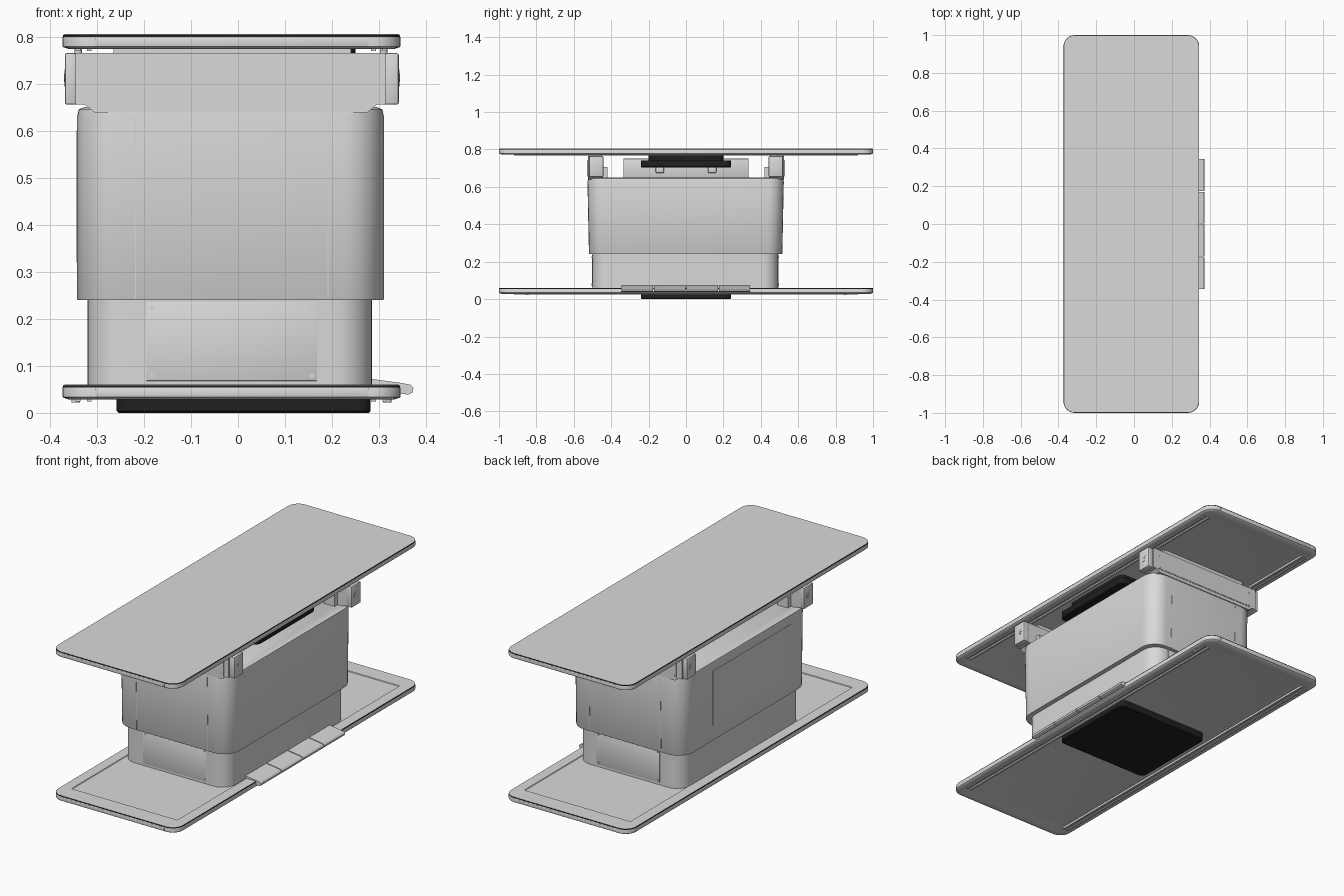
import bpy, bmesh, math
from mathutils import Vector

if "Cube" in bpy.data.objects:
    bpy.data.objects.remove(bpy.data.objects["Cube"])


def material(name, v):
    m = bpy.data.materials.new(name)
    m.diffuse_color = (v, v, v, 1)
    m.use_nodes = True
    m.node_tree.nodes["Principled BSDF"].inputs["Base Color"].default_value = m.diffuse_color
    return m


GREY = material("light grey", 0.7)
BLACK = material("black", 0.014)


def finish(name, bm, mats):
    bmesh.ops.recalc_face_normals(bm, faces=bm.faces)
    me = bpy.data.meshes.new(name)
    bm.to_mesh(me)
    bm.free()
    for m in mats:
        me.materials.append(m)
    ob = bpy.data.objects.new(name, me)
    bpy.context.collection.objects.link(ob)
    return ob


def outline(x0, x1, y0, y1, r, n=8):
    """Points of a rounded rectangle."""
    pts = []
    for cx, cy, a0 in ((x1 - r, y1 - r, 0), (x0 + r, y1 - r, 90),
                       (x0 + r, y0 + r, 180), (x1 - r, y0 + r, 270)):
        for i in range(n + 1):
            a = math.radians(a0 + 90 * i / n)
            pts.append((cx + r * math.cos(a), cy + r * math.sin(a)))
    return pts


def loft(name, rect, r, steps, mats, bands=None):
    """Stack rounded rectangles; each step is (x inset, y inset, z)."""
    bands = bands or {}
    x0, x1, y0, y1 = rect
    bm = bmesh.new()
    rings = []
    for ix, iy, z in steps:
        rr = max(0.003, r - min(ix, iy))
        rings.append([bm.verts.new((x, y, z)) for x, y in
                      outline(x0 + ix, x1 - ix, y0 + iy, y1 - iy, rr)])
    bm.faces.new(rings[0])
    bm.faces.new(rings[-1])
    n = len(rings[0])
    for k in range(len(rings) - 1):
        for i in range(n):
            f = bm.faces.new((rings[k][i], rings[k][(i + 1) % n],
                              rings[k + 1][(i + 1) % n], rings[k + 1][i]))
            f.material_index = bands.get(k, 0)
    return finish(name, bm, mats)


def box(name, x, y, z, mat=GREY, bevel=0.0):
    bm = bmesh.new()
    bmesh.ops.create_cube(bm, size=1)
    for v in bm.verts:
        v.co = Vector([(a + b) / 2 + c * (b - a)
                       for (a, b), c in zip((x, y, z), v.co)])
    if bevel:
        bmesh.ops.bevel(bm, geom=bm.edges[:], offset=bevel, segments=2,
                        affect='EDGES', profile=0.5)
    return finish(name, bm, [mat])


def prism(name, pts, y0, y1, mat=GREY):
    """Extrude an x-z profile along y."""
    bm = bmesh.new()
    f = bm.faces.new([bm.verts.new((x, y0, z)) for x, z in pts])
    ext = bmesh.ops.extrude_face_region(bm, geom=[f])
    for g in ext["geom"]:
        if isinstance(g, bmesh.types.BMVert):
            g.co.y = y1
    bm.faces.new([v for v in f.verts]) if not f.is_valid else None
    return finish(name, bm, [mat])


def stud(name, pos, r, depth, axis, mat=GREY):
    bm = bmesh.new()
    bmesh.ops.create_cone(bm, cap_ends=True, segments=16, radius1=r,
                          radius2=r, depth=depth)
    rot = Vector((0, 0, 1)).rotation_difference(Vector(axis))
    for v in bm.verts:
        v.co = rot @ v.co + Vector(pos)
    return finish(name, bm, [mat])


# Top and base plates: recessed underside, raised rim, black edge seal
PLATE = (-0.373, 0.345, -1, 1)
under = [(0.075, 0.085, 0.784), (0.045, 0.04, 0.774), (0.015, 0.015, 0.773),
         (0.002, 0.002, 0.777), (0, 0, 0.779), (0, 0, 0.799),
         (0.0015, 0.0015, 0.8035), (0.004, 0.004, 0.805)]
loft("top_plate", PLATE, 0.06, under, [GREY, BLACK], {5: 1})
DROP = 0.745
base = [(a, b, z - DROP) for a, b, z in under]
base += [(0.055, 0.09, 0.060), (0.058, 0.093, 0.057)]
loft("base_plate", PLATE, 0.06, base, [GREY, BLACK], {5: 1})

# Slotted rails under both long edges, end covers and small feet
for level, dz in (("top", 0), ("base", -DROP)):
    for side, x in (("left", -0.328), ("right", 0.300)):
        for k in (-1, 1):
            cx = x + k * 0.012
            box(f"{level}_{side}_rail", (cx - 0.005, cx + 0.005),
                (-0.92, 0.92), (0.769 + dz, 0.784 + dz))
    for s in (-1, 1):
        box(f"{level}_end_cover", (-0.303, 0.278),
            sorted((s * 0.99, s * 1.001)), (0.778 + dz, 0.797 + dz),
            GREY, 0.002)
for x in (-0.345, 0.317):
    for y in (-0.85, 0.85):
        stud("base_foot", (x, y, 0.026), 0.009, 0.008, (0, 0, 1))

# Black floor block
loft("floor_block", (-0.258, 0.282, -0.24, 0.24), 0.03,
     [(0.004, 0.004, 0), (0, 0, 0.004), (0, 0, 0.038)], [BLACK])

# Telescoping column
loft("lower_column", (-0.32, 0.285, -0.5, 0.493), 0.08,
     [(0, 0, 0.04), (0, 0, 0.26)], [GREY])
loft("upper_column", (-0.342, 0.31, -0.527, 0.523), 0.085,
     [(0.001, 0.010, 0.240), (0, 0.009, 0.242), (0, 0.001, 0.63),
      (0.003, 0.004, 0.645), (0.015, 0.015, 0.65)], [GREY])

# Seam ridges and end panels on the column
for s in (-1, 1):
    end = -0.5 if s < 0 else 0.493
    low_y = -0.518 if s < 0 else 0.514
    for x in (-0.218, 0.191):
        box("lower_seam", (x - 0.001, x + 0.001),
            (end - 0.001, end + 0.001), (0.06, 0.24))
        ob = box("upper_seam", (x - 0.001, x + 0.001),
                 (low_y - 0.001, low_y + 0.001), (0.242, 0.63))
        for v in ob.data.vertices:
            v.co.y += s * 0.008 * (v.co.z - 0.242) / 0.388
    box("lower_end_panel", (-0.195, 0.168),
        (end - 0.002, end + 0.002), (0.068, 0.236), GREY, 0.0015)
    for x in (-0.183, 0.157):
        for z in (0.079, 0.224):
            stud("panel_screw", (x, end + s * 0.002, z), 0.005, 0.004,
                 (0, 1, 0))

# Service hatch on the left side
box("hatch", (-0.3435, -0.34), (-0.37, 0.27), (0.32, 0.60))

# Crossbars under the top plate
for s in (-1, 1):
    def span(a, b):
        return sorted((s * a, s * b))
    ya, yb = span(0.445, 0.525)
    prism("crossbar", [(-0.345, 0.655), (-0.325, 0.655), (-0.305, 0.639),
                       (0.275, 0.639), (0.295, 0.655), (0.313, 0.655),
                       (0.313, 0.765), (-0.345, 0.765)], ya, yb)
    box("crossbar_panel_frame", (-0.312, 0.286), span(0.52, 0.5265),
        (0.656, 0.744))
    box("crossbar_panel", (-0.309, 0.283), span(0.52, 0.528),
        (0.659, 0.741))
    for x in (-0.302, 0.275):
        for z in (0.667, 0.735):
            stud("crossbar_screw", (x, s * 0.528, z), 0.004, 0.003,
                 (0, 1, 0))
    # End brackets with a pin
    for xa, xb, face in ((-0.368, -0.343, -0.367), (0.311, 0.342, 0.341)):
        box("bracket", (xa, xb), span(0.442, 0.518), (0.655, 0.765),
            GREY, 0.005)
        stud("bracket_ring", (face, s * 0.48, 0.712), 0.018, 0.004,
             (1, 0, 0))
        stud("bracket_pin", (face, s * 0.48, 0.712), 0.009, 0.006,
             (1, 0, 0))
    # Spacers carrying the top plate and small lugs on the column
    box("spacer", (-0.265, 0.24), span(0.45, 0.52), (0.764, 0.786))
    for x in (-0.34, 0.31):
        stud("spacer_foot", (x, s * 0.48, 0.769), 0.008, 0.012, (0, 0, 1))
    for xa, xb in ((-0.29, -0.23), (0.2, 0.26)):
        box("inner_lug", (xa, xb), span(0.42, 0.447), (0.645, 0.705))

# Support tray and black sliding block beneath the top plate
box("tray", (-0.2, 0.19), (-0.335, 0.335), (0.648, 0.752), GREY, 0.006)
loft("slide_block", (-0.258, 0.282, -0.24, 0.24), 0.03,
     [(0.004, 0.004, 0.704), (0, 0, 0.708), (0, 0, 0.74)], [BLACK])
loft("slide_neck", (-0.23, 0.25, -0.2, 0.2), 0.03,
     [(0, 0, 0.74), (0, 0, 0.786)], [BLACK])
for x in (-0.2, 0.19):
    for y in (-0.14, 0.14):
        box("tray_nub", (x - 0.015, x + 0.015), (y - 0.022, y + 0.022),
            (0.675, 0.705), GREY, 0.004)

# Foot pedals along the right edge
for i in range(4):
    y = -0.345 + i * 0.1735
    prism("pedal", [(0.27, 0.058), (0.285, 0.072), (0.345, 0.064),
                    (0.366, 0.060), (0.373, 0.053), (0.371, 0.043),
                    (0.362, 0.039), (0.335, 0.042)], y, y + 0.168)

# Soft shading with crisp edges
for ob in bpy.data.objects:
    ob.select_set(True)
    bpy.context.view_layer.objects.active = ob
bpy.ops.object.shade_smooth_by_angle(angle=math.radians(30))
